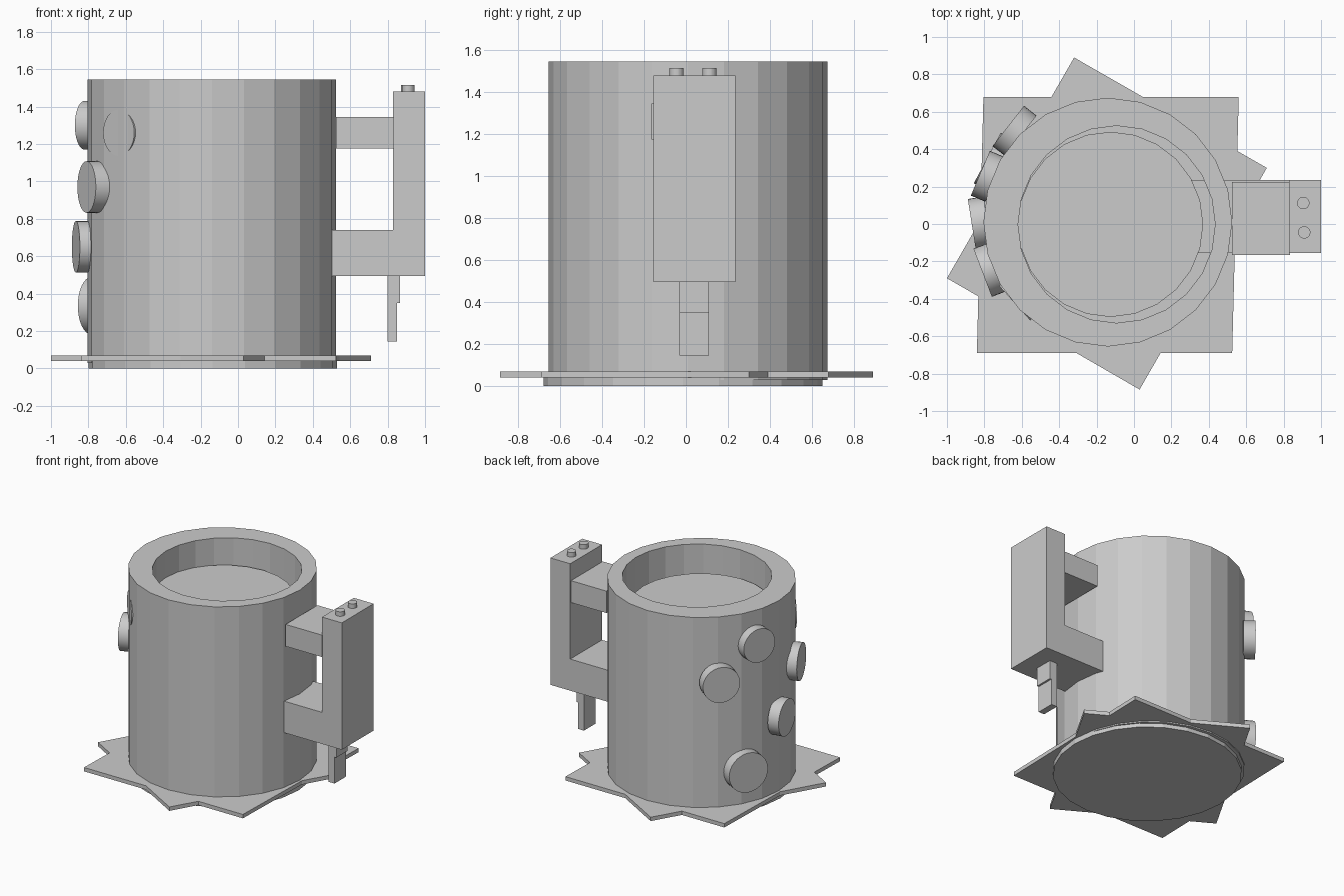
import bpy, bmesh, math
from mathutils import Matrix, Vector

cube = bpy.data.objects.get("Cube")
if cube:
    bpy.data.objects.remove(cube)

grey = bpy.data.materials.new("plain_grey")
grey.use_nodes = True
colour = (0.6, 0.6, 0.6, 1)
grey.diffuse_color = colour
grey.node_tree.nodes["Principled BSDF"].inputs["Base Color"].default_value = colour


def finish(name, bm):
    bmesh.ops.recalc_face_normals(bm, faces=bm.faces[:])
    mesh = bpy.data.meshes.new(name)
    bm.to_mesh(mesh)
    bm.free()
    mesh.materials.append(grey)
    ob = bpy.data.objects.new(name, mesh)
    bpy.context.collection.objects.link(ob)
    return ob


def box(name, x, y, z):
    bm = bmesh.new()
    size = [b - a for a, b in (x, y, z)]
    mid = [(a + b) / 2 for a, b in (x, y, z)]
    bmesh.ops.create_cube(bm, size=1, matrix=Matrix.Translation(mid) @ Matrix.Diagonal((*size, 1)))
    return finish(name, bm)


def cylinder(name, x, y, z, radius, sides=24):
    bm = bmesh.new()
    bmesh.ops.create_cone(bm, cap_ends=True, segments=sides, radius1=radius, radius2=radius,
                          depth=z[1] - z[0], matrix=Matrix.Translation((x, y, sum(z) / 2)))
    return finish(name, bm)


def prism(name, points, z):
    bm = bmesh.new()
    face = bm.faces.new([bm.verts.new((px, py, z[0])) for px, py in points])
    top = bmesh.ops.extrude_face_region(bm, geom=[face])["geom"]
    bmesh.ops.translate(bm, vec=(0, 0, z[1] - z[0]),
                        verts=[v for v in top if isinstance(v, bmesh.types.BMVert)])
    return finish(name, bm)


def combine(ob, tool, operation):
    mod = ob.modifiers.new(operation.lower(), 'BOOLEAN')
    mod.operation = operation
    mod.solver = 'EXACT'
    mod.object = tool
    bpy.context.view_layer.update()
    mesh = bpy.data.meshes.new_from_object(ob.evaluated_get(bpy.context.evaluated_depsgraph_get()))
    ob.modifiers.clear()
    ob.data = mesh
    bpy.data.objects.remove(tool)


# Mug body with a slightly off-centre hollow
CX, CY = -0.14, 0.01
body = cylinder("mug_body", CX, CY, (0.03, 1.545), 0.665)
combine(body, cylinder("hollow_cutter", -0.093, -0.002, (0.12, 1.7), 0.527), 'DIFFERENCE')
cylinder("mug_base", -0.135, -0.015, (0, 0.05), 0.665)
cylinder("drink", -0.125, -0.002, (0.1, 1.34), 0.495)

# Star-shaped saucer from two crossed plates
LEVEL = (0.04, 0.07)
saucer = prism("saucer", [(-0.805, 0.68), (0.56, 0.68), (0.525, -0.69), (-0.84, -0.69)], LEVEL)
crossed = prism("crossed_plate", [(-0.32, 0.89), (0.71, 0.30), (0.03, -0.885), (-1.0, -0.29)], LEVEL)
combine(saucer, crossed, 'UNION')

# Handle
SPAN = (-0.155, 0.235)
box("handle_grip", (0.83, 1.0), SPAN, (0.495, 1.48))
box("handle_upper_arm", (0.525, 0.835), (-0.165, 0.225), (1.175, 1.345))
box("handle_lower_arm", (0.30, 0.835), SPAN, (0.495, 0.74))
box("trigger_upper", (0.80, 0.865), (-0.03, 0.11), (0.35, 0.5))
box("trigger_lower", (0.80, 0.85), (-0.03, 0.11), (0.145, 0.355))
for i, (px, py) in enumerate([(0.905, 0.112), (0.91, -0.045)]):
    cylinder(f"handle_stud_{i + 1}", px, py, (1.46, 1.515), 0.033, 32)

# Round buttons: position angle, facing angle, height, outer distance, radius
buttons = [(136, 142, 1.05, 0.74, 0.137), (159, 157, 1.30, 0.73, 0.13),
           (181, 189, 0.65, 0.727, 0.138), (202, 201, 0.97, 0.722, 0.138),
           (152, 152, 0.335, 0.73, 0.153), (221, 222, 1.26, 0.66, 0.124)]
DEPTH = 0.085
for i, (place, facing, z, reach, radius) in enumerate(buttons):
    a, f = math.radians(place), math.radians(facing)
    out = Vector((math.cos(f), math.sin(f), 0))
    mid = Vector((CX + reach * math.cos(a), CY + reach * math.sin(a), z)) - out * DEPTH / 2
    bm = bmesh.new()
    bmesh.ops.create_cone(bm, cap_ends=True, segments=32, radius1=radius, radius2=radius, depth=DEPTH,
                          matrix=Matrix.Translation(mid) @ out.to_track_quat('Z', 'Y').to_matrix().to_4x4())
    ob = finish(f"round_button_{i + 1}", bm)
    for p in ob.data.polygons:
        p.use_smooth = len(p.vertices) == 4
    for e in ob.data.edges:
        va, vb = (ob.data.vertices[k].co for k in e.vertices)
        e.use_edge_sharp = abs((va - vb).normalized().dot(out)) < 0.5
